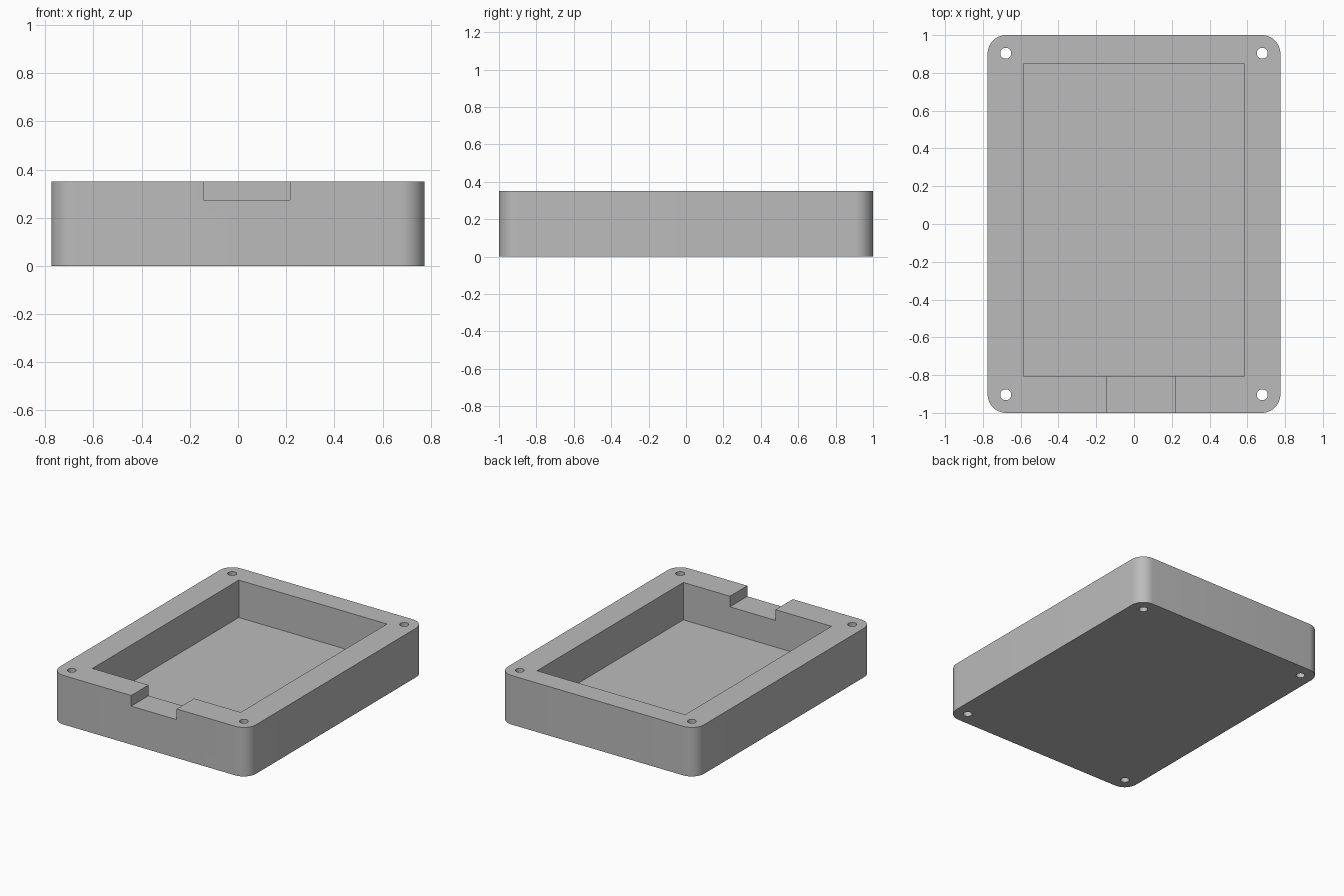
import bpy
import bmesh
from math import cos, sin, pi, radians

if "Cube" in bpy.data.objects:
    bpy.data.objects.remove(bpy.data.objects["Cube"], do_unlink=True)

HALF_X, HALF_Y, HEIGHT = 0.775, 1.0, 0.35
CORNER = 0.098
FLOOR_Z = 0.083
NOTCH_Z = 0.274

gray = bpy.data.materials.new("plain gray")
gray.use_nodes = True
color = (0.5, 0.5, 0.5, 1.0)
gray.diffuse_color = color
gray.node_tree.nodes["Principled BSDF"].inputs["Base Color"].default_value = color


def prism(name, outline, z0, z1):
    """Extrude a closed counter-clockwise outline from z0 to z1."""
    bm = bmesh.new()
    base = bm.faces.new([bm.verts.new((x, y, z0)) for x, y in outline])
    top = bmesh.ops.extrude_face_region(bm, geom=[base])["geom"]
    verts = [g for g in top if isinstance(g, bmesh.types.BMVert)]
    bmesh.ops.translate(bm, verts=verts, vec=(0, 0, z1 - z0))
    bmesh.ops.recalc_face_normals(bm, faces=bm.faces)
    mesh = bpy.data.meshes.new(name)
    bm.to_mesh(mesh)
    bm.free()
    mesh.materials.append(gray)
    obj = bpy.data.objects.new(name, mesh)
    bpy.context.collection.objects.link(obj)
    return obj


def rectangle(x0, x1, y0, y1):
    return [(x0, y0), (x1, y0), (x1, y1), (x0, y1)]


def arc(cx, cy, radius, start, end, steps):
    angles = [start + (end - start) * i / steps for i in range(steps + 1)]
    return [(cx + radius * cos(a), cy + radius * sin(a)) for a in angles]


def cut(target, cutter):
    """Subtract the cutter from the target, then discard the cutter."""
    cutter.hide_render = True
    mod = target.modifiers.new("cut", "BOOLEAN")
    mod.operation = "DIFFERENCE"
    mod.solver = "EXACT"
    mod.object = cutter
    bpy.context.view_layer.objects.active = target
    bpy.ops.object.modifier_apply(modifier=mod.name)
    bpy.data.objects.remove(cutter, do_unlink=True)


# Outer block with four rounded corners
outline = []
for i, (sx, sy) in enumerate([(1, 1), (-1, 1), (-1, -1), (1, -1)]):
    outline += arc(sx * (HALF_X - CORNER), sy * (HALF_Y - CORNER), CORNER,
                   i * pi / 2, (i + 1) * pi / 2, 12)
tray = prism("enclosure_tray", outline, 0, HEIGHT)

# Open cavity
cut(tray, prism("cavity_cutter", rectangle(-0.586, 0.584, -0.804, 0.846),
                FLOOR_Z, HEIGHT + 0.1))

# Cable notch through the front wall
cut(tray, prism("notch_cutter", rectangle(-0.143, 0.216, -1.1, -0.7),
                NOTCH_Z, HEIGHT + 0.1))

# Screw holes through the corners
for sx in (-1, 1):
    for sy in (-1, 1):
        hole = arc(sx * 0.679, sy * 0.904, 0.029, 0, 2 * pi, 32)[:-1]
        cut(tray, prism("screw_hole_cutter", hole, -0.1, HEIGHT + 0.1))

# Smooth the rounded walls, keep the rims sharp
bpy.ops.object.select_all(action="DESELECT")
tray.select_set(True)
bpy.context.view_layer.objects.active = tray
bpy.ops.object.shade_smooth_by_angle(angle=radians(30))
